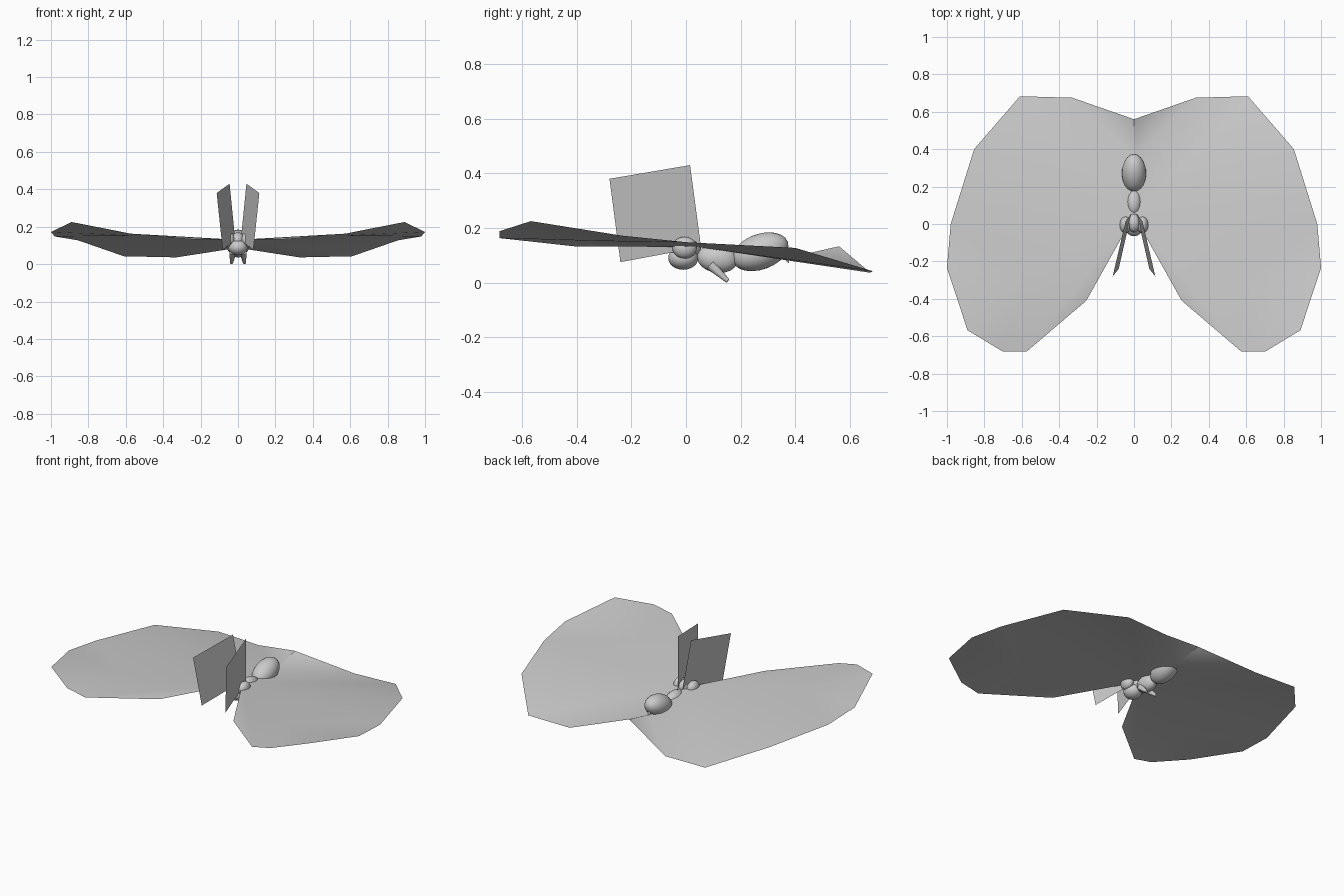
import bpy
from math import radians
from mathutils import Vector

cube = bpy.data.objects.get("Cube")
if cube:
    bpy.data.objects.remove(cube, do_unlink=True)

COLOUR = (0.6, 0.6, 0.6, 1)
grey = bpy.data.materials.new("mid_grey")
grey.use_nodes = True
grey.diffuse_color = COLOUR
grey.node_tree.nodes["Principled BSDF"].inputs["Base Color"].default_value = COLOUR


def finish(obj, name):
    obj.name = name
    obj.data.materials.append(grey)
    bpy.ops.object.select_all(action='DESELECT')
    obj.select_set(True)
    bpy.context.view_layer.objects.active = obj
    bpy.ops.object.shade_smooth_by_angle(angle=radians(50))


def ball(name, centre, radii, tilt=0):
    bpy.ops.mesh.primitive_uv_sphere_add(segments=20, ring_count=12, location=centre,
                                         rotation=(radians(tilt), 0, 0))
    obj = bpy.context.object
    obj.scale = radii
    finish(obj, name)


def spike(name, start, end, r1, r2):
    a, b = Vector(start), Vector(end)
    bpy.ops.mesh.primitive_cone_add(vertices=10, radius1=r1, radius2=r2,
                                    depth=(b - a).length, location=(a + b) / 2)
    obj = bpy.context.object
    obj.rotation_euler = (b - a).to_track_quat('Z', 'Y').to_euler()
    finish(obj, name)


def sheet(name, points, faces, side):
    # Thin surface, mirrored by side with its facing kept
    mesh = bpy.data.meshes.new(name)
    if side < 0:
        faces = [f[::-1] for f in faces]
    mesh.from_pydata([(x * side, y, z) for x, y, z in points], [], faces)
    obj = bpy.data.objects.new(name, mesh)
    bpy.context.collection.objects.link(obj)
    finish(obj, name)


# Body
ball("head", (0, -0.01, 0.09), (0.052, 0.055, 0.043))
ball("crown", (0, 0.005, 0.13), (0.035, 0.05, 0.04))
ball("thorax", (0, 0.115, 0.088), (0.043, 0.075, 0.052), -8)
ball("abdomen", (0, 0.272, 0.113), (0.065, 0.107, 0.065), 20)
spike("stinger", (0, 0.35, 0.115), (0, 0.376, 0.072), 0.012, 0.002)

# Wing: root, rim from the front round to the back, then two sagging inner points
wing = [(0, 0.045, 0.13), (0.255, -0.41, 0.133), (0.575, -0.683, 0.163),
        (0.70, -0.683, 0.188), (0.89, -0.568, 0.225), (1.0, -0.235, 0.172),
        (0.98, 0.0, 0.148), (0.855, 0.40, 0.127), (0.61, 0.683, 0.042),
        (0.33, 0.675, 0.036), (0, 0.56, 0.133),
        (0, 0.36, 0.087), (0.57, -0.3, 0.152)]
ROOT, REAR, SPINE, MIDDLE = 0, 10, 11, 12
wing_faces = [(ROOT, 1, 2), (ROOT, 2, MIDDLE), (ROOT, MIDDLE, 6)]
wing_faces += [(MIDDLE, i, i + 1) for i in range(2, 6)]
wing_faces += [(ROOT, i, i + 1) for i in range(6, 9)]
wing_faces += [(ROOT, 9, SPINE), (SPINE, 9, REAR)]

# Upright panel beside the head
panel = [(0.082, -0.24, 0.075), (0.015, 0.055, 0.13),
         (0.045, 0.015, 0.43), (0.114, -0.28, 0.38)]

for side, label in ((1, "left"), (-1, "right")):
    sheet(label + "_wing", wing, wing_faces, side)
    sheet(label + "_antenna_panel", panel, [(0, 1, 2, 3)], side)
    ball(label + "_eye", (side * 0.046, -0.005, 0.128), (0.031, 0.045, 0.04))
    spike(label + "_leg", (side * 0.027, 0.09, 0.065), (side * 0.035, 0.153, 0.006),
          0.02, 0.008)
